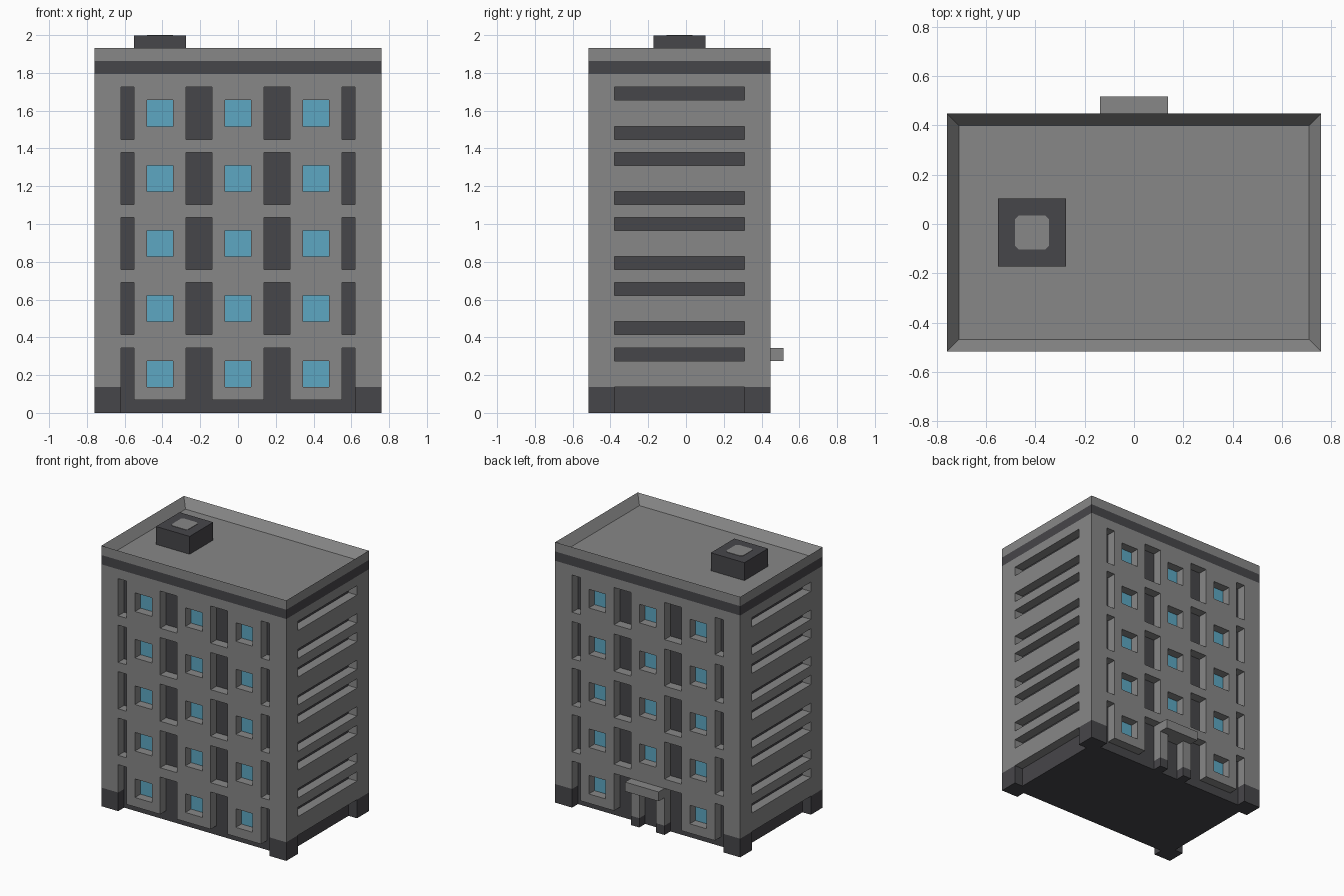
import bpy
import bmesh
from mathutils import Vector

default = bpy.data.objects.get("Cube")
if default:
    bpy.data.objects.remove(default, do_unlink=True)

# The whole building sits on a module: 22 wide, 14 deep, 29 high
U = 2 / 29
WIDE, DEEP, WALL_TOP = 22, 14, 26
ORIGIN = Vector((WIDE / 2, 7.5, 0))


def material(name, colour):
    mat = bpy.data.materials.new(name)
    mat.diffuse_color = (*colour, 1)
    mat.use_nodes = True
    for node in mat.node_tree.nodes:
        if node.type == 'BSDF_PRINCIPLED':
            node.inputs["Base Color"].default_value = (*colour, 1)
            node.inputs["Roughness"].default_value = 0.9
    return mat


concrete = material("concrete grey", (0.245, 0.245, 0.245))
charcoal = material("charcoal", (0.062, 0.061, 0.068))
glass = material("window blue", (0.11, 0.39, 0.54))


def finish(name, bm, mat):
    """Scale module units to the model and link the object."""
    bmesh.ops.recalc_face_normals(bm, faces=bm.faces)
    for v in bm.verts:
        v.co = (v.co - ORIGIN) * U
    mesh = bpy.data.meshes.new(name)
    bm.to_mesh(mesh)
    bm.free()
    mesh.materials.append(mat)
    obj = bpy.data.objects.new(name, mesh)
    bpy.context.scene.collection.objects.link(obj)
    return obj


def block(lo, hi):
    bm = bmesh.new()
    bmesh.ops.create_cube(bm, size=1)
    lo, hi = Vector(lo), Vector(hi)
    for v in bm.verts:
        v.co = (lo + hi) / 2 + v.co * (hi - lo)
    return bm


def box(name, lo, hi, mat):
    return finish(name, block(lo, hi), mat)


def panel(name, columns, rows, is_open, start, along, depth):
    """Wall one module thick, with openings where is_open(column, row)."""
    bm = bmesh.new()
    start, along, depth = Vector(start), Vector(along), Vector(depth)
    up = Vector((0, 0, 1))
    for i in columns:
        for k in rows:
            if not is_open(i, k):
                corners = ((i, k), (i + 1, k), (i + 1, k + 1), (i, k + 1))
                bm.faces.new([bm.verts.new(start + along * a + up * b) for a, b in corners])
    bmesh.ops.remove_doubles(bm, verts=bm.verts, dist=0.01)
    out = bmesh.ops.extrude_face_region(bm, geom=bm.faces[:], use_keep_orig=True)
    moved = [g for g in out["geom"] if isinstance(g, bmesh.types.BMVert)]
    bmesh.ops.translate(bm, verts=moved, vec=depth)
    bmesh.ops.recalc_face_normals(bm, faces=bm.faces)
    bmesh.ops.dissolve_limit(bm, angle_limit=0.02, verts=bm.verts, edges=bm.edges)
    return finish(name, bm, concrete)


# Opening rules
DARK_COLUMNS = {2, 7, 8, 13, 14, 19}
WINDOW_STARTS = (4, 10, 16)
WINDOW_COLUMNS = {s + d for s in WINDOW_STARTS for d in (0, 1)}


def front_open(i, k):
    if k < 2 and not 2 <= i < 20:
        return True                     # space taken by the corner feet
    floor_row = (k - 1) % 5
    if k >= 25 or floor_row == 4:
        return False
    return i in DARK_COLUMNS or (floor_row in (1, 2) and i in WINDOW_COLUMNS)


def back_open(i, k):
    return front_open(i, k) or (i in (10, 11) and k < 4)


def side_open(j, k):
    return 2 <= j < 12 and 4 <= k < 25 and k % 5 in (1, 4)


# Dark inner core and the four outer walls
box("inner_core", (1, 1, 0), (WIDE - 1, DEEP - 1, WALL_TOP), charcoal)
X, Y = (1, 0, 0), (0, 1, 0)
storeys = range(1, WALL_TOP)
panel("front_wall", range(WIDE), storeys, front_open, (0, 0, 0), X, Y)
panel("back_wall", range(WIDE), storeys, back_open, (0, DEEP, 0), X, (0, -1, 0))
side_cols, side_rows = range(1, DEEP - 1), range(2, WALL_TOP)
panel("right_wall", side_cols, side_rows, side_open, (0, 0, 0), Y, X)
panel("left_wall", side_cols, side_rows, side_open, (WIDE, 0, 0), Y, (-1, 0, 0))

# Corner feet
for x, x_name in ((0, "right"), (WIDE - 2, "left")):
    for y, y_name in ((0, "front"), (DEEP - 2, "back")):
        box(f"{y_name}_{x_name}_foot", (x, y, 0), (x + 2, y + 2, 2), charcoal)

# Window panes set against the core
PANE = 0.05
for storey in range(5):
    z = 2 + storey * 5
    for x in WINDOW_STARTS:
        box("front_window", (x, 1 - PANE, z), (x + 2, 1, z + 2), glass)
        if storey or x != 10:
            y = DEEP - 1
            box("back_window", (x, y, z), (x + 2, y + PANE, z + 2), glass)

# Back entrance: pillar bases and canopy
for x in (9, 12):
    box("entrance_pillar_base", (x, DEEP - 1, 0), (x + 1, DEEP, 1), charcoal)
box("entrance_canopy", (9, DEEP, 4), (13, DEEP + 1, 5), concrete)

# Dark cornice band
box("cornice_band", (0, 0, WALL_TOP), (WIDE, DEEP, WALL_TOP + 1), charcoal)

# Roof tray with a raised parapet
bm = block((0, 0, 27), (WIDE, DEEP, 28))
bm.normal_update()
top = max(bm.faces, key=lambda f: f.calc_center_median().z)
bmesh.ops.inset_region(bm, faces=[top], thickness=1)
bmesh.ops.translate(bm, verts=top.verts[:], vec=(0, 0, -0.96))
finish("roof_parapet", bm, concrete)

# Roof vent with a clipped-corner cap plate
box("roof_vent", (3, 5, 27), (7, 9, 28.96), charcoal)
bm = block((4, 6, 28.94), (6, 8, 29))
uprights = [e for e in bm.edges if abs(e.verts[0].co.z - e.verts[1].co.z) > 0.01]
bmesh.ops.bevel(bm, geom=uprights, offset=0.22, segments=1, affect='EDGES')
finish("vent_cap", bm, concrete)
